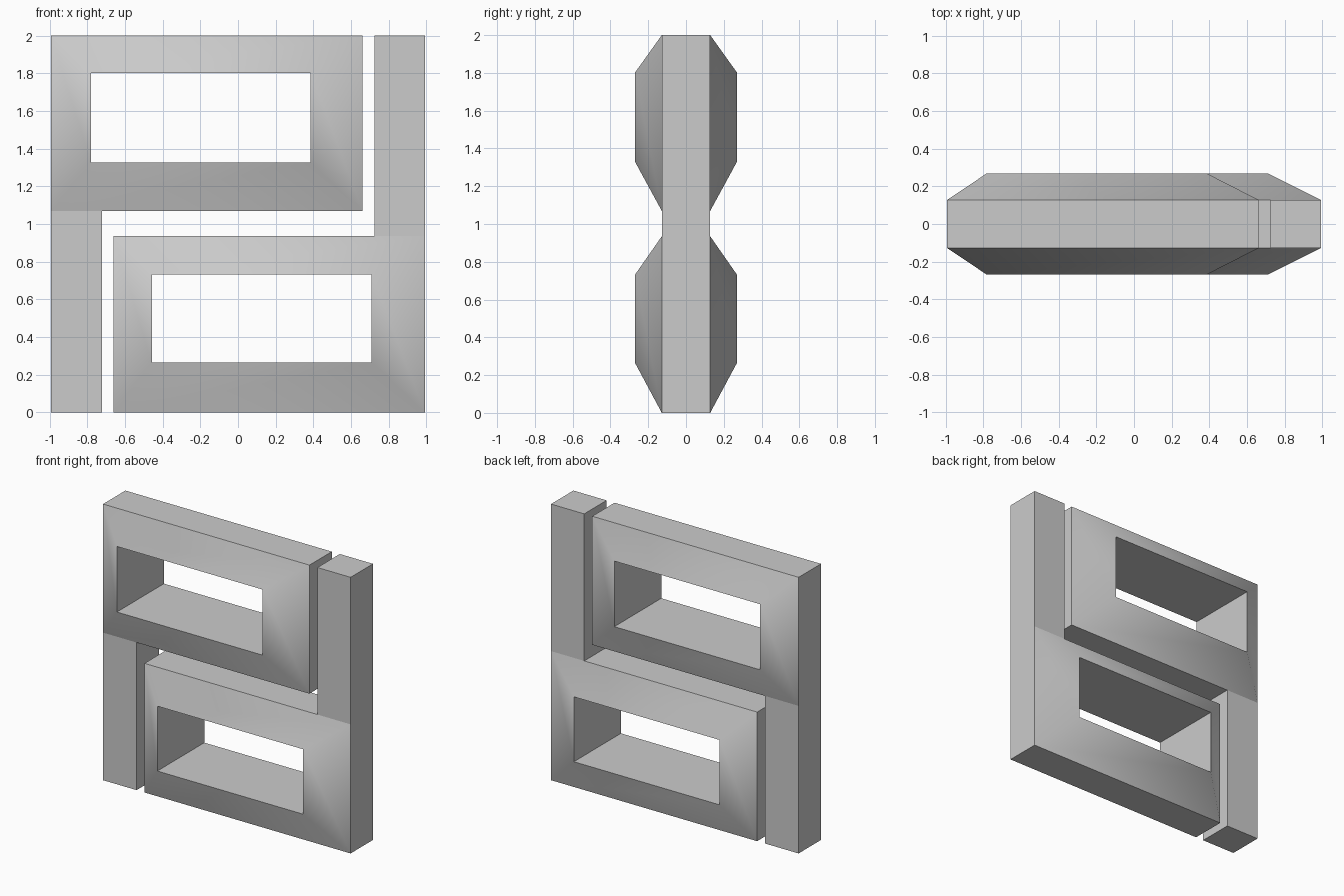
import bpy
import bmesh

cube = bpy.data.objects.get("Cube")
if cube:
    bpy.data.objects.remove(cube, do_unlink=True)

RIM = 0.128      # half depth at the outer edge and of the posts
CREST = 0.269    # half depth around the opening

grey = bpy.data.materials.new("light grey")
grey.use_nodes = True
colour = (0.6, 0.6, 0.6, 1)
grey.diffuse_color = colour
grey.node_tree.nodes["Principled BSDF"].inputs["Base Color"].default_value = colour


def finish(bm, name):
    bmesh.ops.recalc_face_normals(bm, faces=bm.faces)
    mesh = bpy.data.meshes.new(name)
    bm.to_mesh(mesh)
    bm.free()
    mesh.materials.append(grey)
    obj = bpy.data.objects.new(name, mesh)
    bpy.context.collection.objects.link(obj)
    return obj


def loop(bm, rect, y):
    """Four corners of a rectangle (x0, x1, z0, z1) at depth y."""
    x0, x1, z0, z1 = rect
    return [bm.verts.new((x, y, z)) for x, z in ((x0, z0), (x1, z0), (x1, z1), (x0, z1))]


def frame(name, outer, hole):
    """Rectangular frame whose faces rise smoothly towards its opening."""
    bm = bmesh.new()
    loops = [loop(bm, outer, -RIM), loop(bm, hole, -CREST),
             loop(bm, hole, CREST), loop(bm, outer, RIM)]
    for k in range(4):
        a, b = loops[k], loops[(k + 1) % 4]
        for i in range(4):
            j = (i + 1) % 4
            face = bm.faces.new((a[i], a[j], b[j], b[i]))
            face.smooth = k in (0, 2)    # sloping faces blend, walls stay flat
    for edge in bm.edges:
        edge.smooth = all(f.smooth for f in edge.link_faces)
    return finish(bm, name)


def post(name, rect):
    """Plain upright bar."""
    bm = bmesh.new()
    a, b = loop(bm, rect, -RIM), loop(bm, rect, RIM)
    bm.faces.new(a)
    bm.faces.new(b)
    for i in range(4):
        j = (i + 1) % 4
        bm.faces.new((a[i], a[j], b[j], b[i]))
    return finish(bm, name)


# Upper frame standing on the right post
frame("upper_frame", (-0.992, 0.662, 1.069, 2), (-0.782, 0.386, 1.328, 1.803))
post("lower_post", (-0.992, -0.723, 0, 1.069))

# Lower frame with the left post rising from it
frame("lower_frame", (-0.66, 0.992, 0, 0.935), (-0.458, 0.71, 0.263, 0.733))
post("upper_post", (0.726, 0.992, 0.935, 2))
